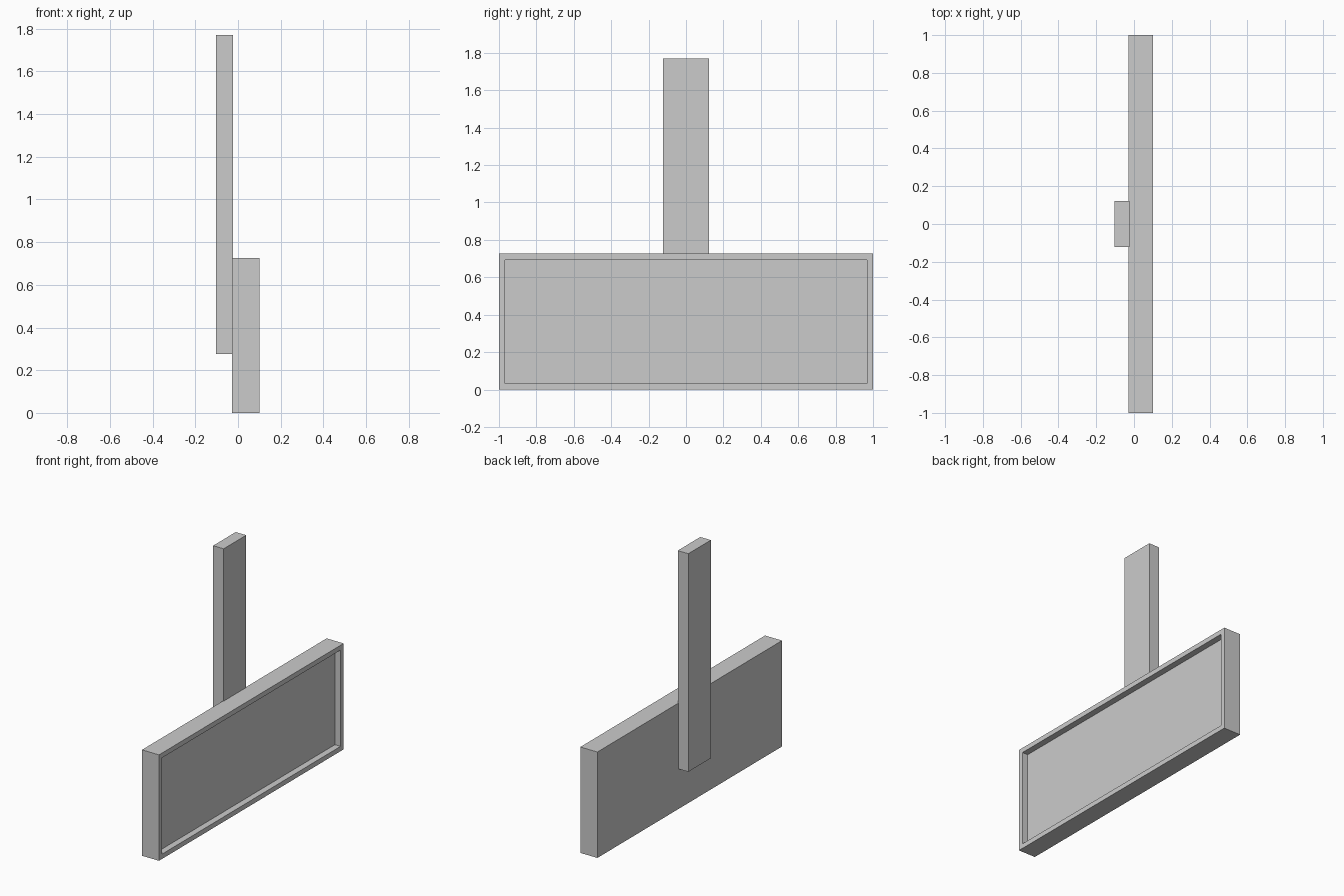
import bpy, bmesh
from mathutils import Vector

if "Cube" in bpy.data.objects:
    bpy.data.objects.remove(bpy.data.objects["Cube"])


def box(name, lo, hi):
    """Axis-aligned box between two corners."""
    lo, hi = Vector(lo), Vector(hi)
    bm = bmesh.new()
    bmesh.ops.create_cube(bm, size=1)
    bmesh.ops.scale(bm, vec=hi - lo, verts=bm.verts)
    bmesh.ops.translate(bm, vec=(lo + hi) / 2, verts=bm.verts)
    mesh = bpy.data.meshes.new(name)
    bm.to_mesh(mesh)
    bm.free()
    obj = bpy.data.objects.new(name, mesh)
    bpy.context.collection.objects.link(obj)
    return obj


# Sign panel with a raised rim around a recessed face on the +x side
panel = box("sign_panel", (-0.028, -1, 0), (0.101, 1, 0.726))
bm = bmesh.new()
bm.from_mesh(panel.data)
bm.normal_update()
face = max(bm.faces, key=lambda f: f.normal.x)
bmesh.ops.inset_region(bm, faces=[face], thickness=0.047)
ring = bmesh.ops.inset_region(bm, faces=[face], thickness=0, depth=0)["faces"]
bmesh.ops.translate(bm, vec=(-0.043, 0, 0), verts=face.verts)
bmesh.ops.recalc_face_normals(bm, faces=bm.faces)
bm.to_mesh(panel.data)
bm.free()

# Upright post fixed to the back of the panel, slightly embedded
box("mounting_post", (-0.103, -0.122, 0.275), (-0.023, 0.122, 1.77))
